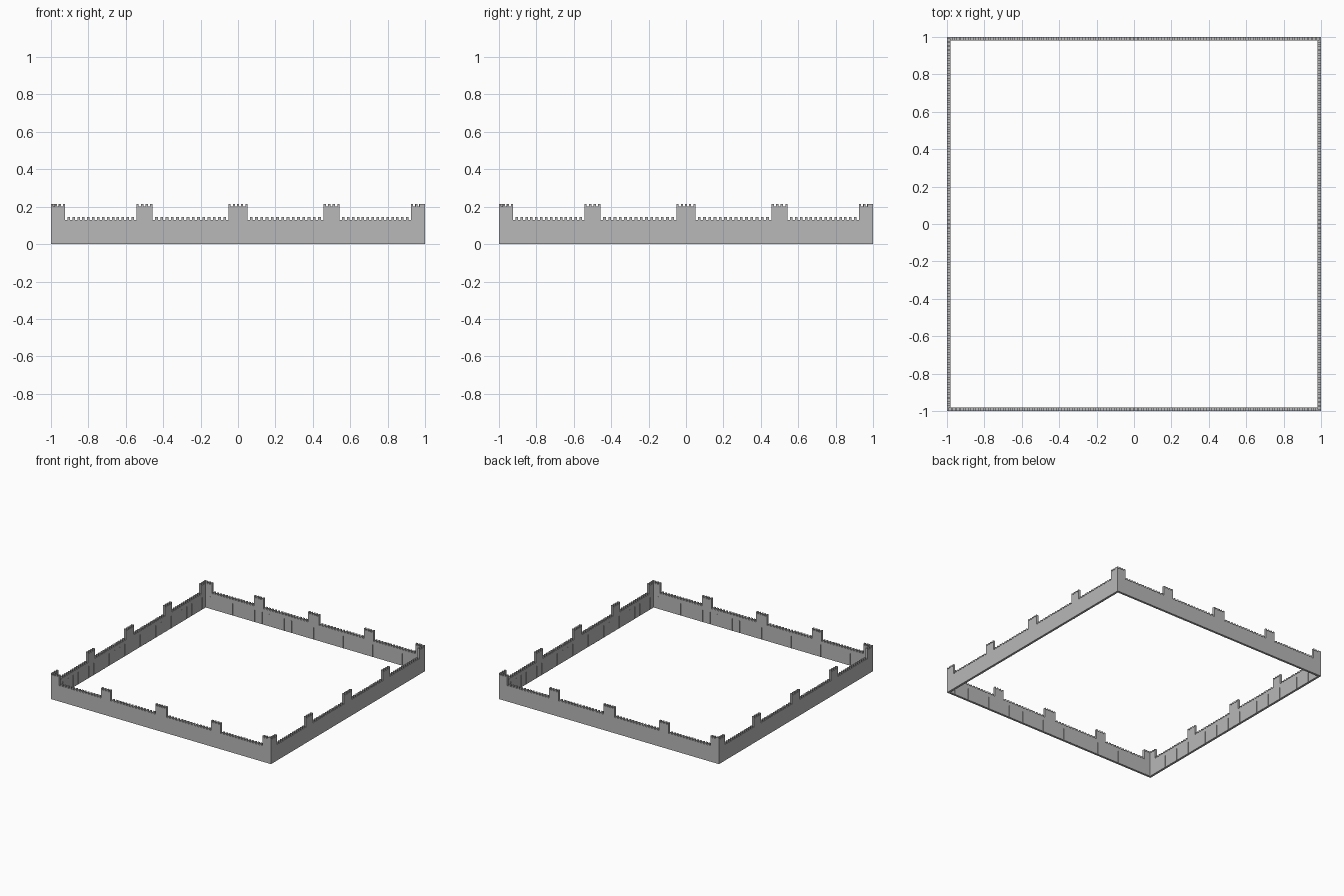
import bpy
import bmesh
from math import pi
from mathutils import Matrix

cube = bpy.data.objects.get("Cube")
if cube:
    bpy.data.objects.remove(cube, do_unlink=True)

THICK = 0.018      # wall thickness
TOOTH = 0.014      # merlon height
LOW, HIGH = 0.13, 0.2

stone = bpy.data.materials.new("grey_stone")
stone.use_nodes = True
stone.diffuse_color = (0.48, 0.48, 0.48, 1)
stone.node_tree.nodes["Principled BSDF"].inputs["Base Color"].default_value = stone.diffuse_color


def crenels(x0, x1, z, merlons, starts_high):
    """Skyline of equal merlons and gaps between x0 and x1."""
    steps = 2 * merlons - 1 if starts_high else 2 * merlons + 1
    w = (x1 - x0) / steps
    points = []
    for i in range(steps):
        high = (i % 2 == 0) == starts_high
        h = z + TOOTH if high else z
        points += [(x0 + i * w, h), (x0 + (i + 1) * w, h)]
    return points


def add_prism(bm, outline, y0, y1):
    """Extrude an x-z outline from y0 to y1."""
    face = bm.faces.new([bm.verts.new((x, y0, z)) for x, z in outline])
    ext = bmesh.ops.extrude_face_region(bm, geom=[face])
    moved = [g for g in ext["geom"] if isinstance(g, bmesh.types.BMVert)]
    bmesh.ops.translate(bm, verts=moved, vec=(0, y1 - y0, 0))


def make_object(name, bm, turn):
    bmesh.ops.recalc_face_normals(bm, faces=bm.faces)
    bmesh.ops.transform(bm, matrix=Matrix.Rotation(turn * pi / 2, 4, "Z"), verts=bm.verts)
    mesh = bpy.data.meshes.new(name)
    bm.to_mesh(mesh)
    bm.free()
    mesh.materials.append(stone)
    obj = bpy.data.objects.new(name, mesh)
    bpy.context.collection.objects.link(obj)


# Raised turrets along one side: start, end, merlon count
END = 1 - THICK
turrets = [(-1, -0.925, 4), (-0.543, -0.457, 4), (-0.05, 0.05, 5),
           (0.457, 0.543, 4), (0.925, END, 3)]

for turn, side in enumerate(("front", "left", "back", "right")):
    # Curtain wall with battlements, butting against the next side
    skyline = []
    for i, (x0, x1, count) in enumerate(turrets):
        skyline += crenels(x0, x1, HIGH, count, True)
        if i < len(turrets) - 1:
            skyline += crenels(x1, turrets[i + 1][0], LOW, 14, False)
    bm = bmesh.new()
    add_prism(bm, [(-1, 0)] + skyline + [(END, 0)], -1, -1 + THICK)
    make_object(side + "_wall", bm, turn)

    # Slim ribs on the inner face
    bm = bmesh.new()
    for i in range(-14, 15):
        x = i * 0.067
        outline = [(x - 0.002, 0), (x + 0.002, 0), (x + 0.002, 0.1), (x - 0.002, 0.1)]
        add_prism(bm, outline, -1 + THICK - 0.001, -1 + THICK + 0.002)
    make_object(side + "_inner_ribs", bm, turn)
